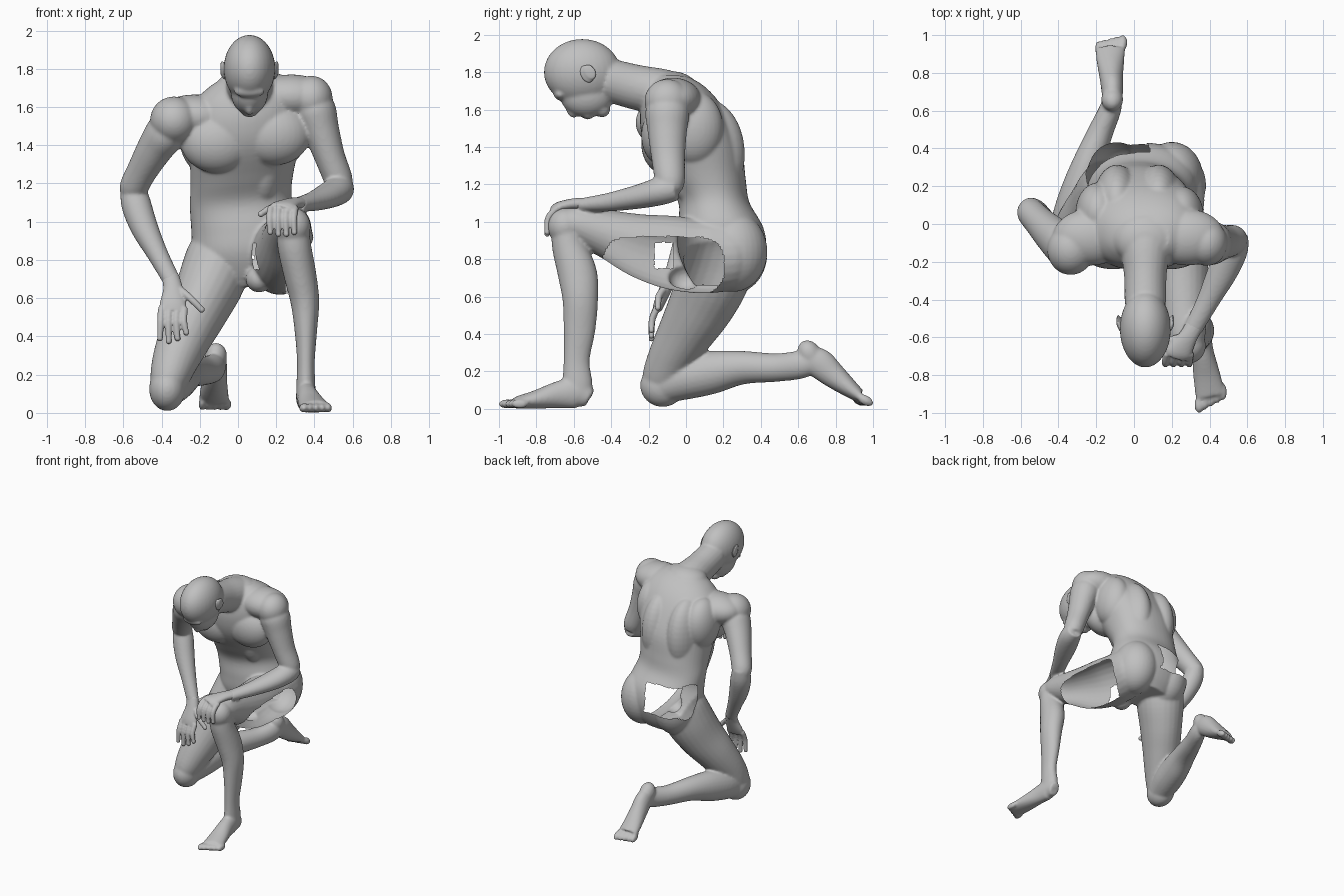
import bpy, bmesh, math
from mathutils import Vector, Matrix

cube = bpy.data.objects.get("Cube")
if cube:
    bpy.data.objects.remove(cube, do_unlink=True)

mat = bpy.data.materials.new("clay_grey")
mat.use_nodes = True
GREY = (0.53, 0.53, 0.53, 1)
mat.diffuse_color = GREY
bsdf = next(n for n in mat.node_tree.nodes if n.type == 'BSDF_PRINCIPLED')
bsdf.inputs["Base Color"].default_value = GREY
bsdf.inputs["Roughness"].default_value = 0.7


def smooth_path(secs, sub):
    """Catmull-Rom interpolation of (x, y, z, ru, rv) sections."""
    p = [secs[0]] + list(secs) + [secs[-1]]
    out = []
    for i in range(1, len(p) - 2):
        for s in range(sub):
            t = s / sub
            out.append([0.5 * (2 * b + (c - a) * t + (2 * a - 5 * b + 4 * c - d) * t * t
                               + (3 * b - a - 3 * c + d) * t ** 3)
                        for a, b, c, d in zip(p[i - 1], p[i], p[i + 1], p[i + 2])])
    return out + [list(secs[-1])]


def loft(bm, secs, axis=None, power=2.0, seg=24, sub=5):
    """Closed tube through elliptical sections."""
    path = smooth_path(secs, sub)
    rings = []
    for i, s in enumerate(path):
        a, b = path[max(i - 1, 0)], path[min(i + 1, len(path) - 1)]
        t = Vector(axis) if axis else Vector(b[:3]) - Vector(a[:3])
        t.normalize()
        u = Vector((1, 0, 0))
        u = (u - t * u.dot(t)).normalized()
        v = t.cross(u)
        ring = []
        for k in range(seg):
            an = 2 * math.pi * k / seg
            c, d = math.cos(an), math.sin(an)
            c = math.copysign(abs(c) ** (2 / power), c)
            d = math.copysign(abs(d) ** (2 / power), d)
            ring.append(bm.verts.new(Vector(s[:3]) + u * c * s[3] + v * d * s[4]))
        rings.append(ring)
    for r, q in zip(rings, rings[1:]):
        for k in range(seg):
            bm.faces.new((r[k], r[(k + 1) % seg], q[(k + 1) % seg], q[k]))
    bm.faces.new(rings[0][::-1])
    bm.faces.new(rings[-1])


def ball(bm, c, r, rx=0.0):
    m = Matrix.Translation(c) @ Matrix.Rotation(rx, 4, 'X') @ Matrix.Diagonal((*r, 1))
    bmesh.ops.create_uvsphere(bm, u_segments=32, v_segments=20, radius=1, matrix=m)


def finger(bm, a, b, c, r=0.019):
    loft(bm, [(*a, r, r), (*b, r, r), (*c, r * 0.8, r * 0.8)], seg=10)
    ball(bm, c, (r * 0.85,) * 3)


def fuse(name, bm, voxel, rounds, is_hole=None):
    """Merge overlapping pieces into one smooth skin, then open any holes."""
    bmesh.ops.recalc_face_normals(bm, faces=bm.faces)
    me = bpy.data.meshes.new(name)
    bm.to_mesh(me)
    bm.free()
    ob = bpy.data.objects.new(name, me)
    bpy.context.scene.collection.objects.link(ob)
    rm = ob.modifiers.new("Fuse", 'REMESH')
    rm.mode = 'VOXEL'
    rm.voxel_size = voxel
    sm = ob.modifiers.new("Soften", 'SMOOTH')
    sm.factor, sm.iterations = 0.5, rounds
    bpy.context.view_layer.update()
    dg = bpy.context.evaluated_depsgraph_get()
    skin = bpy.data.meshes.new_from_object(ob.evaluated_get(dg))
    ob.modifiers.clear()
    ob.data = skin
    if is_hole:
        b = bmesh.new()
        b.from_mesh(skin)
        gone = [f for f in b.faces if is_hole(f.calc_center_median())]
        bmesh.ops.delete(b, geom=gone, context='FACES')
        b.to_mesh(skin)
        b.free()
    skin.materials.clear()
    skin.materials.append(mat)
    skin.polygons.foreach_set("use_smooth", [True] * len(skin.polygons))
    skin.update()


# ---- Body: torso ----
bm = bmesh.new()
loft(bm, [(.06, .20, .66, .17, .15), (.06, .20, .74, .26, .20), (.05, .195, .85, .29, .235),
          (.04, .185, .97, .285, .228), (.015, .15, 1.10, .268, .19), (.02, .105, 1.22, .27, .215),
          (.035, .045, 1.38, .29, .255), (.04, .0, 1.52, .31, .245), (.05, -.03, 1.64, .29, .205),
          (.06, -.05, 1.72, .22, .15), (.06, -.07, 1.77, .13, .09)],
     axis=(-.1, 0, 1), power=2.2, seg=48)
for x, z in ((-.11, 1.42), (.19, 1.46)):                       # flat chest muscles
    ball(bm, (x, -.115, z), (.19, .125, .165))
for x in (-.09, .13):                                          # muscles beside the spine
    ball(bm, (x, .10, 1.36), (.13, .215, .30))
for x, y, z in ((-.19, .06, 1.46), (.25, .04, 1.50)):          # broad upper back
    ball(bm, (x, y, z), (.12, .16, .20))
for x, z in ((-.09, .83), (.20, .84)):                         # buttocks
    ball(bm, (x, .25, z), (.165, .185, .215))
ball(bm, (.11, -.01, .70), (.07, .08, .07))                    # groin
for x, z in ((-.23, 1.55), (.28, 1.655)):                      # shoulder slopes
    ball(bm, (x, -.07, z), (.20, .15, .115))
ball(bm, (.06, -.08, 1.71), (.17, .14, .095))                  # base of the neck

# Neck, skull, face
loft(bm, [(.06, .0, 1.655, .15, .12), (.06, -.12, 1.69, .135, .125), (.06, -.27, 1.72, .113, .12),
          (.06, -.42, 1.76, .11, .115)])
ball(bm, (.06, -.555, 1.80), (.135, .205, .177))
ball(bm, (.06, -.53, 1.68), (.098, .145, .122))
ball(bm, (.06, -.45, 1.60), (.05, .045, .042))
ball(bm, (.06, -.675, 1.68), (.08, .035, .03), -.6)
ball(bm, (.06, -.61, 1.598), (.024, .03, .045), .4)
ball(bm, (.06, -.525, 1.567), (.042, .03, .02))

# Left arm bent over the raised knee
ball(bm, (.385, -.10, 1.645), (.11, .122, .118))
loft(bm, [(.38, -.10, 1.64, .09, .10), (.405, -.10, 1.58, .108, .118), (.435, -.10, 1.48, .095, .105),
          (.48, -.095, 1.34, .08, .09), (.525, -.085, 1.22, .075, .08), (.535, -.08, 1.16, .06, .06)])
loft(bm, [(.545, -.05, 1.18, .06, .065), (.525, -.13, 1.165, .08, .075), (.47, -.25, 1.135, .08, .065),
          (.39, -.41, 1.105, .06, .05), (.31, -.56, 1.09, .05, .036)])
# Right arm hanging to the thigh
ball(bm, (-.335, -.135, 1.53), (.125, .135, .125))
loft(bm, [(-.34, -.12, 1.53, .08, .09), (-.375, -.105, 1.47, .105, .12), (-.43, -.06, 1.39, .095, .105),
          (-.50, .01, 1.27, .08, .085), (-.545, .06, 1.18, .075, .075), (-.55, .07, 1.14, .06, .06)])
loft(bm, [(-.55, .08, 1.20, .06, .06), (-.535, .06, 1.10, .078, .075), (-.49, .02, .97, .072, .07),
          (-.42, -.03, .83, .055, .055), (-.345, -.085, .69, .046, .038)])

# Right leg kneeling
loft(bm, [(-.07, .22, .95, .12, .12), (-.09, .195, .84, .17, .18), (-.135, .15, .70, .175, .19),
          (-.20, .08, .55, .155, .175), (-.27, .0, .41, .14, .15), (-.33, -.08, .27, .12, .125),
          (-.365, -.125, .15, .095, .11), (-.37, -.13, .08, .06, .07)])
ball(bm, (-.37, -.125, .125), (.095, .12, .115))
loft(bm, [(-.36, -.12, .13, .09, .10), (-.335, .0, .165, .105, .115), (-.30, .14, .195, .10, .115),
          (-.25, .30, .22, .085, .09), (-.18, .48, .22, .068, .076), (-.125, .61, .235, .058, .075),
          (-.115, .68, .25, .05, .06)])
# Left leg raised in front
loft(bm, [(.19, .36, .83, .09, .10), (.20, .27, .825, .165, .18), (.215, .15, .82, .172, .20),
          (.225, .04, .82, .168, .20), (.24, -.10, .84, .16, .195), (.255, -.25, .875, .145, .17),
          (.265, -.42, .935, .125, .13), (.275, -.58, .985, .105, .10), (.28, -.66, .985, .085, .08)])
ball(bm, (.285, -.645, .975), (.095, .095, .10))
loft(bm, [(.285, -.64, .98, .085, .08), (.295, -.625, .87, .088, .092), (.325, -.58, .72, .085, .105),
          (.35, -.565, .58, .075, .095), (.355, -.57, .42, .058, .085), (.355, -.585, .26, .046, .07),
          (.355, -.58, .14, .05, .08), (.355, -.575, .06, .048, .075)])

# Left foot flat on the ground
loft(bm, [(.355, -.515, .055, .04, .05), (.355, -.58, .085, .052, .085), (.365, -.68, .075, .058, .073),
          (.385, -.80, .05, .072, .05), (.405, -.91, .033, .08, .032)])
for i in range(5):
    r = .026 if i == 0 else .019
    ball(bm, (.345 + .032 * i, -.957 + .017 * i, .026), (r, .046, .025))

# Right foot stretched behind, sole up
ball(bm, (-.115, .66, .295), (.058, .06, .075), .5)
loft(bm, [(-.115, .64, .28, .05, .06), (-.115, .71, .245, .058, .08), (-.12, .78, .185, .063, .07),
          (-.125, .86, .12, .073, .052), (-.125, .925, .07, .08, .036)])
for i in range(5):
    r = .026 if i == 0 else .019
    ball(bm, (-.06 - .032 * i, .96 - .008 * i, .045), (r, .046, .027), -.5)


def opening(c):
    """Open patches: outer left thigh, inner left thigh, right of the seat."""
    wave = .012 * math.sin(40 * c.y + 25 * c.z)
    thigh = c.x > .25 and ((c.y + .12) / .32) ** 4 + ((c.z - .765) / .155) ** 4 < 1 + 5 * wave
    inner = .04 < c.x < .2 and -.17 < c.y < -.07 and .75 < c.z < .89
    seat = c.y > .2 and -.25 < c.x + wave < .08 and .80 < c.z + wave < 1.03
    return thigh or inner or seat


fuse("body", bm, .009, 8, opening)

# ---- Ears ----
for name, s in (("right_ear", -1), ("left_ear", 1)):
    bm = bmesh.new()
    ball(bm, (.06 + s * .132, -.53, 1.79), (.014, .034, .05), .5)
    ball(bm, (.06 + s * .144, -.515, 1.80), (.009, .032, .044), .5)
    fuse(name, bm, .006, 2)

# ---- Left hand draped over the knee ----
bm = bmesh.new()
loft(bm, [(.325, -.53, 1.095, .048, .034), (.285, -.60, 1.095, .05, .03),
          (.24, -.675, 1.08, .068, .028), (.225, -.705, 1.065, .064, .024)])
for i in range(4):
    x = .165 + .042 * i
    finger(bm, (x + .008, -.685, 1.075), (x, -.735, 1.02), (x + .004, -.742, .945 - .01 * (i in (1, 2))))
finger(bm, (.25, -.60, 1.085), (.18, -.62, 1.075), (.12, -.66, 1.04), .02)
fuse("left_hand", bm, .007, 3)

# ---- Right hand resting on the thigh ----
bm = bmesh.new()
loft(bm, [(-.355, -.075, .72, .045, .037), (-.34, -.105, .65, .052, .034),
          (-.34, -.14, .57, .07, .03), (-.345, -.155, .53, .068, .024)])
for i, tip in enumerate((.39, .375, .39, .42)):
    x = -.40 + .04 * i
    finger(bm, (x, -.15, .55), (x - .004, -.18, .48), (x - .008 + .006 * i, -.185, tip))
finger(bm, (-.31, -.11, .65), (-.25, -.145, .60), (-.19, -.15, .54), .02)
fuse("right_hand", bm, .007, 3)
